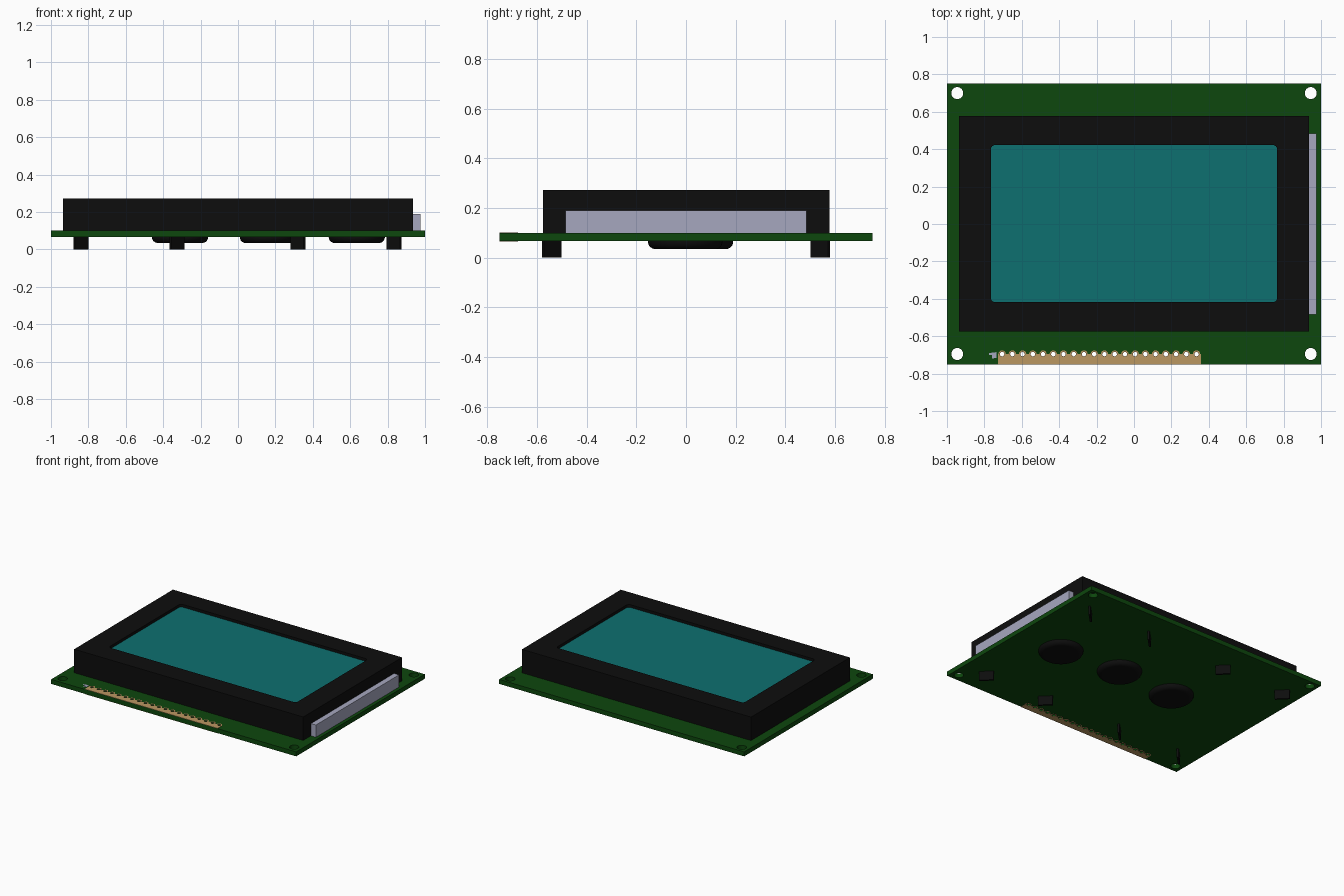
import bpy, bmesh, math
from mathutils import Matrix

old = bpy.data.objects.get("Cube")
if old:
    bpy.data.objects.remove(old, do_unlink=True)


def material(name, rgb):
    m = bpy.data.materials.new(name)
    m.use_nodes = True
    m.diffuse_color = (*rgb, 1)
    bsdf = next(n for n in m.node_tree.nodes if n.type == 'BSDF_PRINCIPLED')
    bsdf.inputs["Base Color"].default_value = (*rgb, 1)
    bsdf.inputs["Roughness"].default_value = 0.6
    return m


GREEN = material("board_green", (0.004, 0.063, 0.004))
BLACK = material("matte_black", (0.004, 0.004, 0.004))
TEAL = material("screen_teal", (0.004, 0.16, 0.16))
PALE = material("pale_lavender", (0.38, 0.39, 0.52))
GOLD = material("contact_gold", (0.50, 0.31, 0.12))


def add_object(name, mesh, mat):
    ob = bpy.data.objects.new(name, mesh)
    mesh.materials.clear()
    mesh.materials.append(mat)
    bpy.context.collection.objects.link(ob)
    return ob


def box(name, x, y, z, mat, turn=0):
    """Box from (min, max) ranges, turned about its own vertical axis."""
    bm = bmesh.new()
    size = [r[1] - r[0] for r in (x, y, z)]
    mid = [(r[1] + r[0]) / 2 for r in (x, y, z)]
    mat4 = Matrix.Translation(mid) @ Matrix.Rotation(turn, 4, 'Z') @ Matrix.Diagonal((*size, 1))
    bmesh.ops.create_cube(bm, size=1, matrix=mat4)
    mesh = bpy.data.meshes.new(name)
    bm.to_mesh(mesh)
    bm.free()
    return add_object(name, mesh, mat)


def arc(cx, cy, r, a0, a1, n):
    return [(cx + r * math.cos(math.radians(a0 + (a1 - a0) * i / n)),
             cy + r * math.sin(math.radians(a0 + (a1 - a0) * i / n))) for i in range(n + 1)]


def circle(cx, cy, r, n=24):
    return arc(cx, cy, r, 0, 360, n)[:-1]


def rect(x0, x1, y0, y1, r=0):
    if not r:
        return [(x0, y0), (x1, y0), (x1, y1), (x0, y1)]
    corners = ((x1 - r, y1 - r), (x0 + r, y1 - r), (x0 + r, y0 + r), (x1 - r, y0 + r))
    return [p for i, c in enumerate(corners) for p in arc(*c, r, 90 * i, 90 * i + 90, 6)]


def plate(name, loops, z0, z1, mat):
    """Flat plate: first loop is the outline, the others are holes."""
    cu = bpy.data.curves.new(name + "_outline", 'CURVE')
    cu.dimensions = '2D'
    cu.fill_mode = 'BOTH'
    cu.extrude = (z1 - z0) / 2
    for loop in loops:
        sp = cu.splines.new('POLY')
        sp.points.add(len(loop) - 1)
        for p, (x, y) in zip(sp.points, loop):
            p.co = (x, y, 0, 1)
        sp.use_cyclic_u = True
        sp.use_smooth = False
    tmp = bpy.data.objects.new(name + "_outline", cu)
    bpy.context.collection.objects.link(tmp)
    dg = bpy.context.evaluated_depsgraph_get()
    mesh = bpy.data.meshes.new_from_object(tmp.evaluated_get(dg))
    bpy.data.objects.remove(tmp, do_unlink=True)
    bpy.data.curves.remove(cu)
    mesh.transform(Matrix.Translation((0, 0, (z0 + z1) / 2)))
    bm = bmesh.new()
    bm.from_mesh(mesh)
    bmesh.ops.remove_doubles(bm, verts=bm.verts, dist=1e-5)
    bmesh.ops.recalc_face_normals(bm, faces=bm.faces)
    bm.to_mesh(mesh)
    bm.free()
    mesh.name = name
    return add_object(name, mesh, mat)


Z0, Z1 = 0.067, 0.10          # board underside and top
PAD_Y, PAD_R = -0.696, 0.021  # row of contact holes
pads = [-0.705 + i * 0.0547 for i in range(20)]
pad_holes = [circle(x, PAD_Y, 0.012, 12) for x in pads]

# Circuit board with mounting holes and contact holes
mounts = [circle(x, y, 0.032) for x in (-0.945, 0.945) for y in (-0.695, 0.70)]
plate("circuit_board", [rect(-1, 1, -0.75, 0.75)] + mounts + pad_holes, Z0, Z1, GREEN)

# Contact strips on both sides of the board, scalloped around each hole
strip = [(-0.726, -0.75), (0.358, -0.75), (0.358, PAD_Y)]
for x in reversed(pads):
    strip += arc(x, PAD_Y, PAD_R - 0.001, 0, 180, 10)
strip.append((-0.726, PAD_Y))
plate("contact_strip_top", [strip] + pad_holes, Z1, Z1 + 0.002, GOLD)
plate("contact_strip_bottom", [strip] + pad_holes, Z0 - 0.002, Z0, GOLD)

# Small marker beside the first contact
plate("first_contact_marker", [[(-0.775, -0.69), (-0.735, -0.685), (-0.735, -0.715),
                                (-0.76, -0.72), (-0.76, -0.70), (-0.775, -0.70)]],
      Z1, Z1 + 0.002, PALE)

# Display housing with a rounded window, and the recessed screen
plate("display_frame", [rect(-0.935, 0.935, -0.575, 0.577),
                        rect(-0.765, 0.765, -0.417, 0.422, 0.022)], Z1, 0.273, BLACK)
box("screen", (-0.775, 0.775), (-0.427, 0.432), (Z1 + 0.002, 0.253), TEAL)

# Backlight bar on the side of the housing
box("backlight", (0.93, 0.975), (-0.485, 0.485), (Z1, 0.19), PALE)

# Twisted fixing tabs under the board
for y in (-0.54, 0.54):
    for x in (-0.84, -0.325, 0.32, 0.835):
        turn = math.radians(45 if x * y > 0 else -45)
        box("fixing_tab", (x - 0.05, x + 0.05), (y - 0.0065, y + 0.0065), (0, Z0 + 0.005), BLACK, turn)

# Round resin blobs covering the chips
profile = [(0, 0.034)] + [(0.118 + 0.032 * math.sin(t), 0.064 - 0.030 * math.cos(t))
                          for t in [math.pi / 2 * i / 6 for i in range(7)]] + [(0.15, Z0 + 0.002)]
for cx, cy in ((0.635, -0.003), (0.16, 0.04), (-0.31, 0.018)):
    bm = bmesh.new()
    vs = [bm.verts.new((r, 0, z)) for r, z in profile]
    es = [bm.edges.new(p) for p in zip(vs, vs[1:])]
    bmesh.ops.spin(bm, geom=vs + es, cent=(0, 0, 0), axis=(0, 0, 1),
                   angle=math.tau, steps=40, use_duplicate=False)
    bmesh.ops.remove_doubles(bm, verts=bm.verts, dist=1e-5)
    bmesh.ops.recalc_face_normals(bm, faces=bm.faces)
    if sum(f.normal.z for f in bm.faces) > 0:
        bmesh.ops.reverse_faces(bm, faces=bm.faces)
    me = bpy.data.meshes.new("chip_blob")
    bm.to_mesh(me)
    bm.free()
    ob = add_object("chip_blob", me, BLACK)
    ob.location = (cx, cy, 0)
    bpy.ops.object.select_all(action='DESELECT')
    ob.select_set(True)
    bpy.context.view_layer.objects.active = ob
    bpy.ops.object.shade_smooth_by_angle(angle=math.radians(40))
